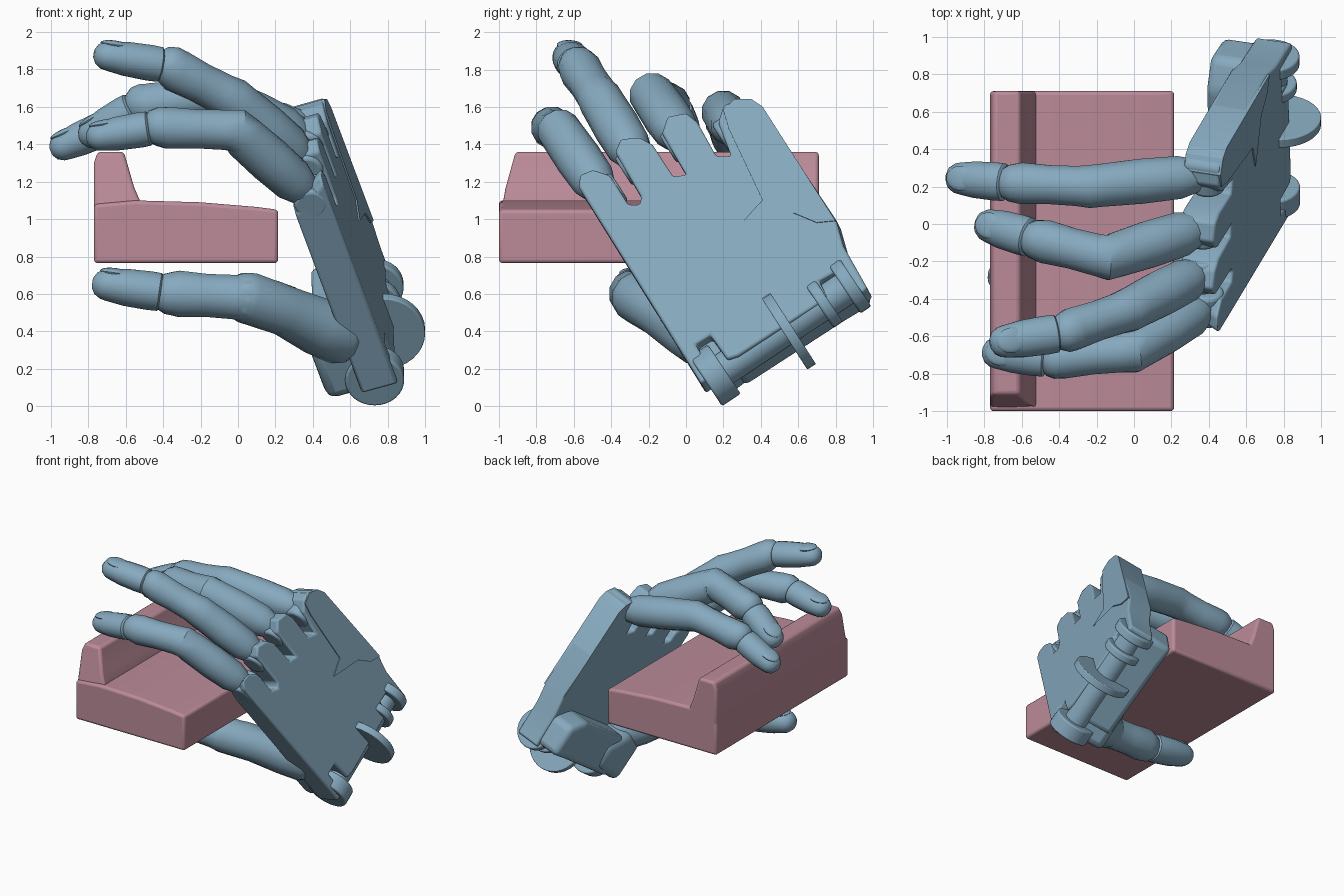
import bpy, bmesh, math
from mathutils import Vector as V

if "Cube" in bpy.data.objects:
    bpy.data.objects.remove(bpy.data.objects["Cube"])


def material(name, color):
    m = bpy.data.materials.new(name)
    m.diffuse_color = (*color, 1)
    m.use_nodes = True
    m.node_tree.nodes["Principled BSDF"].inputs["Base Color"].default_value = m.diffuse_color
    return m


BLUE = material("blue", (0.24, 0.40, 0.52))
PINK = material("pink", (0.50, 0.26, 0.32))


def finish(name, bm, mat, bevel=0, angle=35):
    bmesh.ops.recalc_face_normals(bm, faces=bm.faces)
    me = bpy.data.meshes.new(name)
    bm.to_mesh(me)
    bm.free()
    ob = bpy.data.objects.new(name, me)
    bpy.context.collection.objects.link(ob)
    me.materials.append(mat)
    if bevel:
        b = ob.modifiers.new("bevel", 'BEVEL')
        b.width, b.segments, b.limit_method = bevel, 3, 'ANGLE'
    bpy.ops.object.select_all(action='DESELECT')
    ob.select_set(True)
    bpy.context.view_layer.objects.active = ob
    bpy.ops.object.shade_smooth_by_angle(angle=math.radians(angle))
    return ob


def skin(name, rings, mat, bevel=0, angle=35):
    """Bridge closed rings of equal size and cap both ends."""
    bm = bmesh.new()
    vs = [[bm.verts.new(p) for p in r] for r in rings]
    n = len(vs[0])
    for a, b in zip(vs, vs[1:]):
        for i in range(n):
            j = (i + 1) % n
            bm.faces.new((a[i], a[j], b[j], b[i]))
    bm.faces.new(vs[0][::-1])
    bm.faces.new(vs[-1])
    return finish(name, bm, mat, bevel, angle)


def limb(name, path, flat=1.0, n=12, angle=31, blunt=1.0):
    """Tube through (point, radius) pairs with rounded ends."""
    pts = [V(p) for p, r in path]
    rad = [r for p, r in path]
    d0, d1 = (pts[0] - pts[1]).normalized(), (pts[-1] - pts[-2]).normalized()
    pre = [(pts[0] + d0 * rad[0] * k * blunt, rad[0] * s) for k, s in ((.6, .3), (.45, .72), (.22, .92))]
    post = [(pts[-1] + d1 * rad[-1] * k, rad[-1] * s) for k, s in ((.35, .92), (.7, .68), (.9, .3))]
    full = pre + list(zip(pts, rad)) + post
    rings = []
    for i, (p, r) in enumerate(full):
        t = (full[min(i + 1, len(full) - 1)][0] - full[max(i - 1, 0)][0]).normalized()
        side = t.cross(V((0, 0, 1))).normalized()
        up = side.cross(t)
        rings.append([p + side * r * math.cos(a) + up * r * flat * math.sin(a)
                      for a in (2 * math.pi * (k + .5) / n for k in range(n))])
    return skin(name, rings, BLUE, angle=angle)


def disc(name, c, axis, r, depth, bevel=0.012):
    bm = bmesh.new()
    bmesh.ops.create_cone(bm, cap_ends=True, segments=32, radius1=r, radius2=r, depth=depth)
    bm.transform(V(axis).to_track_quat('Z', 'Y').to_matrix().to_4x4())
    bmesh.ops.translate(bm, vec=V(c), verts=bm.verts)
    return finish(name, bm, BLUE, bevel)


# Held block: wedge-topped slab plus a raised rim along its far edge
slab = [(-.77, .765), (.215, .765), (.215, 1.05), (.1, 1.065), (-.2, 1.09), (-.55, 1.1), (-.77, 1.08)]
skin("block_slab", [[(x, y, z) for x, z in slab] for y in (-1, .71)], PINK, .02)
rim = [(-.77, 1.0), (-.51, 1.0), (-.525, 1.1), (-.555, 1.17), (-.61, 1.36), (-.75, 1.36), (-.77, 1.3)]
skin("block_rim", [[(x, -.995 + max(0, z - 1.06) * .28, z) for x, z in rim],
                   [(x, .71, z) for x, z in rim]], PINK, .02)

# Palm plane: back of the hand, with depth measured inward
NORMAL = V((1, -.15, .28)).normalized()
ACROSS = V((0, .842, .54)).normalized()


def on_palm(y, z, d=0):
    return V((.875 + .15 * y - .28 * z, y, z)) - NORMAL * d


def plate(name, outline, d0, d1, bevel=.015, inner=None):
    return skin(name, [[on_palm(y, z, d0) for y, z in outline],
                       [on_palm(y, z, d1) for y, z in inner or outline]], BLUE, bevel)


palm = [(.08, .12), (-.58, 1.18), (-.57, 1.24), (-.50, 1.27), (-.41, 1.24), (-.31, 1.08), (-.25, 1.08),
        (-.24, 1.12), (-.38, 1.36), (-.35, 1.43), (-.25, 1.44), (-.18, 1.40), (-.07, 1.23), (0, 1.24),
        (-.13, 1.46), (-.10, 1.55), (0, 1.57), (.06, 1.52), (.16, 1.34), (.24, 1.34), (.17, 1.52),
        (.2, 1.61), (.29, 1.65), (.39, 1.62), (.80, 1.0), (.84, .86), (.97, .63), (.92, .59),
        (.82, .73), (.71, .67), (.76, .58), (.28, .27), (.22, .25), (.13, .38), (.05, .33),
        (.15, .17)]
# the inner side of the little-finger knuckle slopes back
sloped = [(y + .07, z - .11) if y < -.4 else (y, z) for y, z in palm]
plate("palm", palm, 0, .2, inner=sloped)
# Raised overlay on the index side of the back
plate("side_guard", [(.31, .99), (.40, 1.09), (.58, 1.03), (.70, .98), (.80, .99), (.41, 1.6), (.35, 1.64),
                     (.26, 1.64), (.2, 1.58), (.23, 1.48), (.41, 1.1)], -.008, .2, .008)
# Wrist cuff and thumb housing on the palm side
plate("wrist_cuff", [(.26, .2), (.02, .42), (.66, .83), (.84, .84), (.95, .64), (.8, .55)], .12, .38, .04)
plate("thumb_mount", [(.14, .12), (-.04, .4), (.1, .53), (.36, .52), (.42, .34)], .1, .4, .06)

# Wrist hinge: axle, tabs and the large thin wheel
axle_a, axle_b = V((.73, .155, .165)), V((.73, .93, .68))
disc("wrist_axle", (axle_a + axle_b) / 2, axle_b - axle_a, .09, .9)
for i, (t, r, w) in enumerate(((0, .158, .12), (.75, .14, .06), (.93, .155, .07))):
    disc(f"wrist_tab_{i}", axle_a.lerp(axle_b, t), axle_b - axle_a, r, w)
disc("wrist_wheel", (.775, .55, .4), ACROSS, .225, .055, .006)


def digit(name, base, mid, dip, tip, r):
    a, b, c, t = map(V, (base, mid, dip, tip))
    d = (t - c).normalized()
    # two lower phalanges with swollen joints
    limb(name + "_body", [(a, r * .85), (a.lerp(b, .14), r * 1.05), (a.lerp(b, .5), r * 1.1),
                          (a.lerp(b, .88), r * 1.05), (b, r * 1.05), (b.lerp(c, .15), r * .98),
                          (b.lerp(c, .5), r * .95), (b.lerp(c, .85), r * 1.02), (c - d * .03, r * .96)])
    # fingertip as a separate capped segment
    e = t - d * r * .7
    limb(name + "_tip", [(c + d * .04, r * .9), (c.lerp(e, .3), r * .92), (c.lerp(e, .7), r * .88),
                         (e, r * .76)], .92, 16, 40, .3)
    # nail
    side = d.cross(V((0, 0, 1))).normalized()
    up = side.cross(d)
    o = e - d * .03 + up * r * .56
    bm = bmesh.new()
    bmesh.ops.create_uvsphere(bm, u_segments=16, v_segments=10, radius=1)
    for v in bm.verts:
        v.co = o + d * v.co.x * .085 + side * v.co.y * r * .6 + up * v.co.z * r * .2
    finish(name + "_nail", bm, BLUE)


# Fingers with a hinge drum at each knuckle
fingers = {
    "little": ((-.45, 1.15), (-.01, -.68, 1.475), (-.44, -.72, 1.49), (-.81, -.68, 1.43), .113),
    "ring": ((-.27, 1.33), (-.03, -.46, 1.64), (-.38, -.58, 1.82), (-.77, -.64, 1.885), .115),
    "middle": ((-.03, 1.45), (-.14, -.18, 1.66), (-.53, -.08, 1.6), (-.84, .01, 1.42), .118),
    "index": ((.25, 1.51), (-.24, .2, 1.57), (-.66, .22, 1.51), (-1.0, .25, 1.36), .113),
}
for name, ((y, z), mid, dip, tip, r) in fingers.items():
    knuckle = on_palm(y, z, .1)
    digit(name + "_finger", knuckle.lerp(V(mid), .12), mid, dip, tip, r)
    disc(name + "_knuckle", knuckle, ACROSS, .09, .19, .02)

# Thumb under the block, with a ball joint at the wrist
digit("thumb", (.3, -.1, .5), (.04, -.27, .58), (-.38, -.29, .605), (-.78, -.28, .66), .125)
limb("thumb_root", [((.55, .06, .39), .17), ((.42, -.02, .43), .155), ((.25, -.15, .51), .135),
                    ((.05, -.26, .58), .14)], 1, 12)
